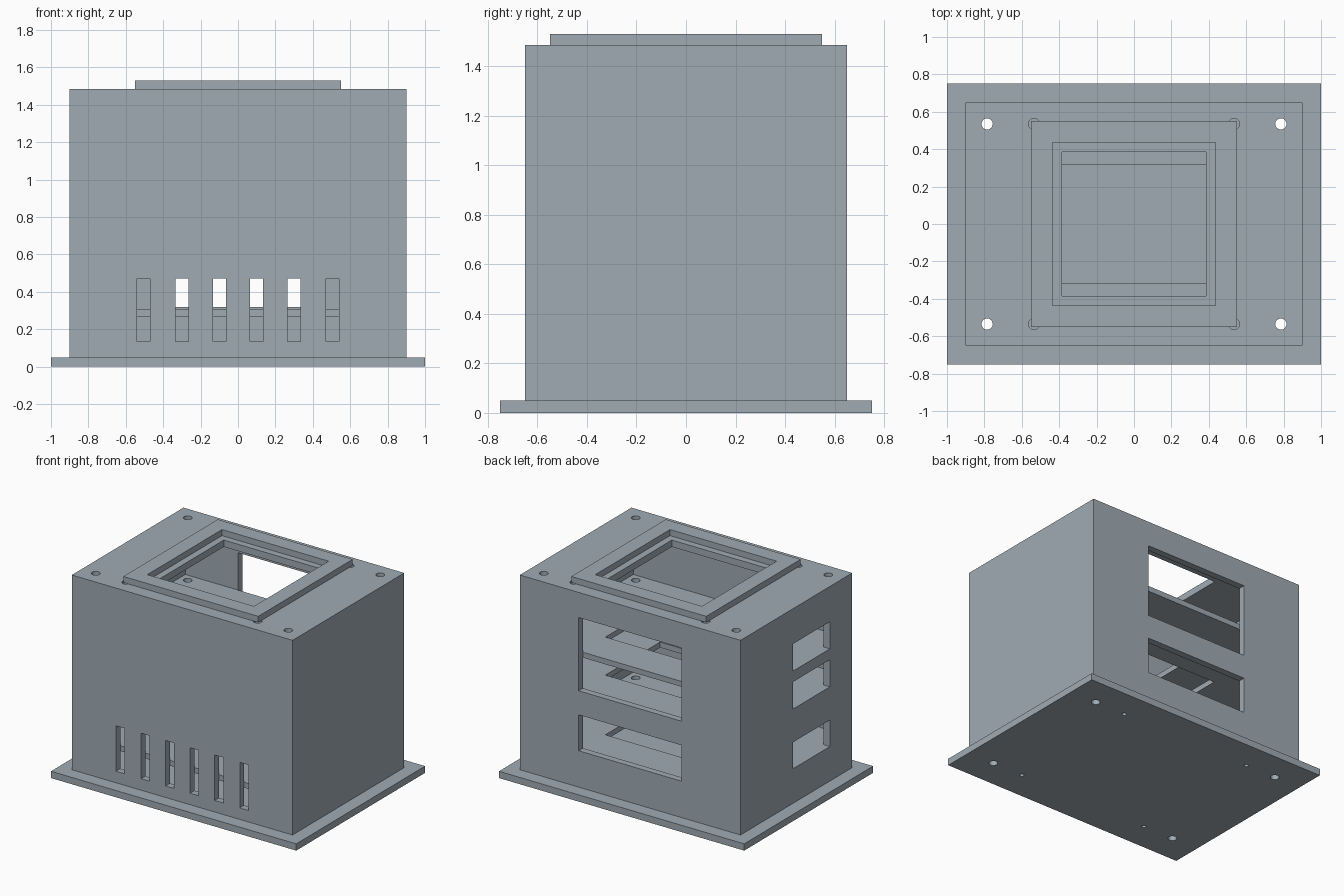
import bpy, bmesh
from mathutils import Matrix, Vector

if "Cube" in bpy.data.objects:
    bpy.data.objects.remove(bpy.data.objects["Cube"])

slate = bpy.data.materials.new("slate_grey")
slate.diffuse_color = (0.35, 0.41, 0.455, 1)
slate.use_nodes = True
slate.node_tree.nodes["Principled BSDF"].inputs["Base Color"].default_value = slate.diffuse_color


def add_box(bm, x0, x1, y0, y1, z0, z1):
    m = Matrix.Translation(((x0 + x1) / 2, (y0 + y1) / 2, (z0 + z1) / 2)) @ \
        Matrix.Diagonal((x1 - x0, y1 - y0, z1 - z0, 1))
    bmesh.ops.create_cube(bm, size=1, matrix=m)


def add_holes(bm, x, y, z0, z1, r):
    # four mirrored round holes
    for sx in (-1, 1):
        for sy in (-1, 1):
            bmesh.ops.create_cone(bm, cap_ends=True, segments=24, radius1=r, radius2=r,
                                  depth=z1 - z0,
                                  matrix=Matrix.Translation((sx * x, sy * y, (z0 + z1) / 2)))


def to_object(name, bm):
    me = bpy.data.meshes.new(name)
    bm.to_mesh(me)
    bm.free()
    ob = bpy.data.objects.new(name, me)
    bpy.context.collection.objects.link(ob)
    return ob


def make_part(name, box, cuts=(), holes=()):
    # a box with rectangular and round openings cut out of it
    bm = bmesh.new()
    add_box(bm, *box)
    ob = to_object(name, bm)
    ob.data.materials.append(slate)
    for kind, items, add in (("box", cuts, add_box), ("hole", holes, add_holes)):
        for item in items:
            cb = bmesh.new()
            add(cb, *item)
            cutter = to_object(name + "_cutter", cb)
            mod = ob.modifiers.new(kind, 'BOOLEAN')
            mod.operation = 'DIFFERENCE'
            mod.solver = 'EXACT'
            mod.object = cutter
            bpy.context.view_layer.objects.active = ob
            bpy.ops.object.modifier_apply(modifier=mod.name)
            bpy.data.objects.remove(cutter)
    return ob


# Base plate with corner and inner screw holes
make_part("base_plate", (-1, 1, -.75, .75, 0, .05),
          holes=[(.785, .535, -.1, .15, .03), (.535, .535, -.1, .15, .015)])

# Housing: hollow interior, top opening, windows and vent slots
cuts = [(-.85, .85, -.6, .6, -.1, 1.435),
        (-.385, .385, -.385, .385, 1.3, 1.6),
        (-.42, .42, .55, .75, .318, .583),
        (-.42, .42, .55, .75, .76, 1.30)]
cuts += [(-1, -.8, -.39, .04, z0, z1) for z0, z1 in ((.305, .50), (.745, .945), (1.025, 1.225))]
cuts += [(x - .035, x + .035, -.8, -.55, .135, .47) for x in (-.505, -.3, -.1, .1, .3, .505)]
make_part("housing", (-.9, .9, -.65, .65, .05, 1.485), cuts,
          [(.785, .535, 1.3, 1.6, .03), (.535, .535, 1.3, 1.6, .03)])

# Raised frame around the top opening
make_part("top_frame", (-.55, .55, -.55, .55, 1.485, 1.53),
          [(-.435, .435, -.435, .435, 1.4, 1.6)])

# Interior shelves with central openings
for i, top in enumerate((.305, .745, 1.025)):
    make_part(f"shelf_{i + 1}", (-.85, .85, -.6, .6, top - .04, top),
              [(-.435, .435, -.318, .318, top - .1, top + .1)],
              [(.785, .535, top - .1, top + .1, .03)])
